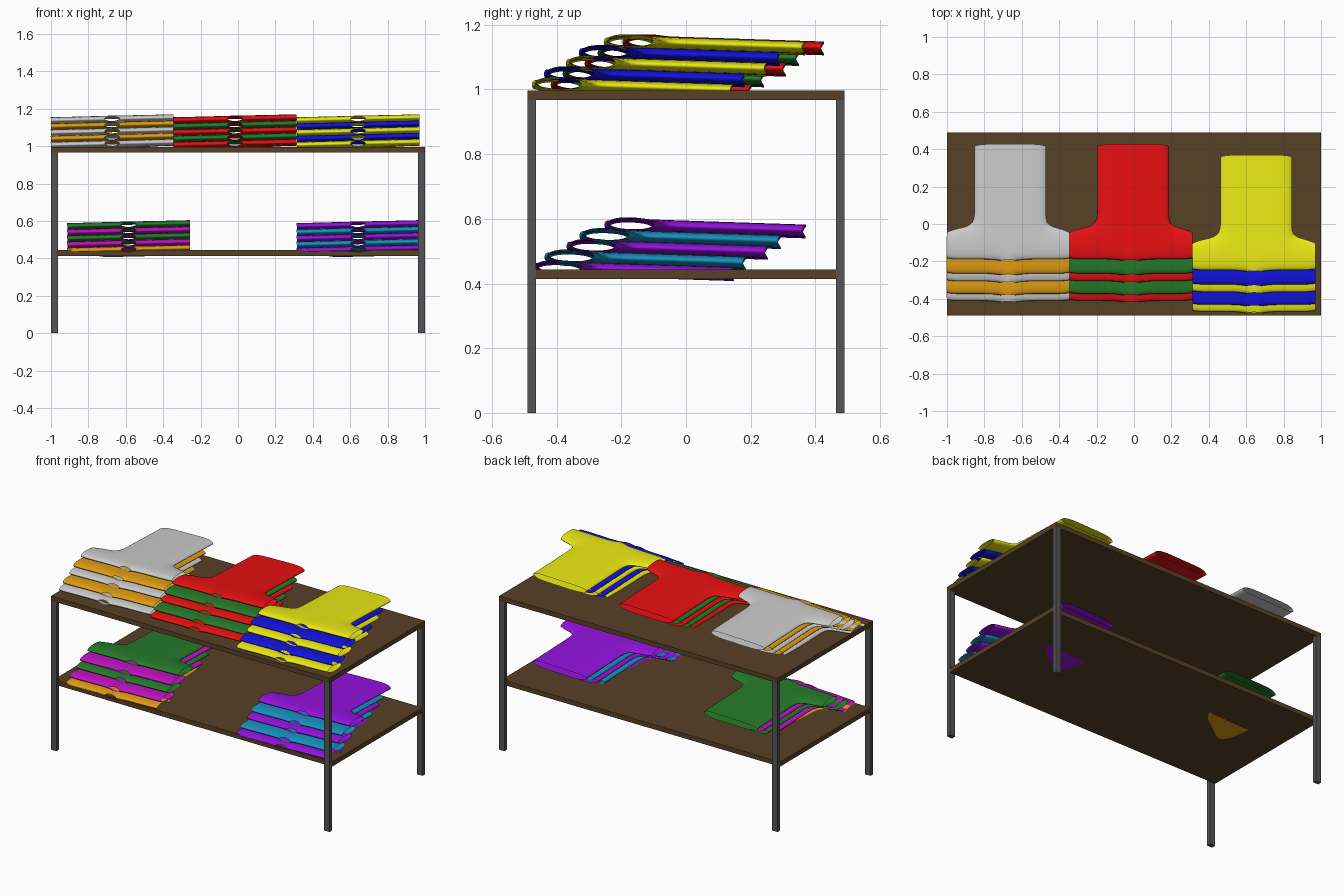
import bpy, bmesh

if "Cube" in bpy.data.objects:
    bpy.data.objects.remove(bpy.data.objects["Cube"])

COLORS = {
    "brown": (.096, .052, .019), "steel": (.09, .09, .092), "white": (.70, .70, .70),
    "orange": (.76, .34, .006), "red": (.80, .005, .006), "green": (.018, .20, .022),
    "yellow": (.82, .82, .007), "blue": (.006, .006, .76), "magenta": (.53, .006, .53),
    "purple": (.30, .006, .74), "teal": (.008, .29, .52),
}
MATS = {}
for name, c in COLORS.items():
    MATS[name] = bpy.data.materials.new(name)
    MATS[name].diffuse_color = (*c, 1)


def add_object(name, bm, color):
    me = bpy.data.meshes.new(name)
    bm.to_mesh(me)
    bm.free()
    me.materials.append(MATS[color])
    ob = bpy.data.objects.new(name, me)
    bpy.context.collection.objects.link(ob)
    return ob


def box(name, lo, hi, color):
    bm = bmesh.new()
    bmesh.ops.create_cube(bm, size=1)
    for v in bm.verts:
        v.co = [(a + b) / 2 + k * (b - a) for a, b, k in zip(lo, hi, v.co)]
    return add_object(name, bm, color)


# Table: two boards and four legs
box("table_top", (-1, -.49, .967), (1, .49, .997), "brown")
box("lower_shelf", (-1, -.463, .414), (1, .463, .444), "brown")
for sx in (-1, 1):
    for sy in (-1, 1):
        x, y = sorted((sx, sx * .962)), sorted((sy * .49, sy * .464))
        name = ("front" if sy < 0 else "back") + ("_left" if sx < 0 else "_right") + "_leg"
        box(name, (x[0], y[0], 0), (x[1], y[1], .967), "steel")

# Shirt cage: T-shaped grid, top and bottom sheets joined along the seams
XS = (0, .06, .165, .205, .24, .29, .328)
YS = (-.008, .03, .14, .195, .27, .42, .575, .62)
LAST = len(YS) - 1


def is_seam(i, j):
    a = abs(i)
    return ((j == 0 and a >= 1) or (a == 6 and j in (0, 3))
            or (j == 3 and a >= 3) or (j > 3 and a == 3))


def cage_point(i, j):
    a = abs(i)
    x, y = XS[a], YS[j]
    if a >= 5 and j == 3:
        y -= .018 if a == 5 else .035   # sleeve underside rises outwards
    if a == 6 and j == 2:
        y -= .012
    if a == 3 and j == 3:
        y += .02          # rounded armpit
    if a == 6 and j == 0:
        y += .008         # shoulder slope
    if a == 3 and j == LAST:
        y -= .015         # rounded hem corner
    if a == 0 and j == 0:
        y += .014         # neckline dip
    x = x if i >= 0 else -x
    if a <= 4 and j >= 3:
        x += .011         # body hangs slightly to one side
    return x, y


def shirt(name, color, loc):
    bm = bmesh.new()
    verts = {}

    def vert(i, j, side):
        key = (i, j, 0 if is_seam(i, j) else side)
        if key not in verts:
            verts[key] = bm.verts.new((*cage_point(i, j), key[2] * .019))
        return verts[key]

    for j in range(LAST):
        w = 6 if j < 3 else 3
        for i in range(-w, w):
            quad = ((i, j), (i + 1, j), (i + 1, j + 1), (i, j + 1))
            bm.faces.new([vert(*q, 1) for q in quad])
            bm.faces.new([vert(*q, -1) for q in reversed(quad)])
    for f in bm.faces:
        f.smooth = True
    ob = add_object(name, bm, color)
    ob.location = loc
    ob.rotation_euler = (-.033, -.024, 0)
    sub = ob.modifiers.new("smooth", "SUBSURF")
    sub.levels = sub.render_levels = 2


# Stacks of five staggered shirts, listed bottom to top
OFFSETS = (0, .037, .105, .145, .222)


def stack(name, x, y, z, colors):
    for k, (dy, c) in enumerate(zip(OFFSETS, colors)):
        shirt(f"{name}_shirt_{k + 1}", c, (x, y + dy, z + .033 * k))


stack("top_left", -.673, -.415, 1.015, ["white", "orange"] * 2 + ["white"])
stack("top_middle", -.016, -.415, 1.015, ["red", "green"] * 2 + ["red"])
stack("top_right", .642, -.473, 1.015, ["yellow", "blue"] * 2 + ["yellow"])
stack("lower_left", -.585, -.471, .449, ["orange", "magenta", "green", "magenta", "green"])
stack("lower_right", .642, -.471, .449, ["purple", "teal"] * 2 + ["purple"])

for m in bpy.data.materials:
    if m.users and not m.is_grease_pencil:
        m.use_nodes = True
        m.node_tree.nodes["Principled BSDF"].inputs["Base Color"].default_value = m.diffuse_color
